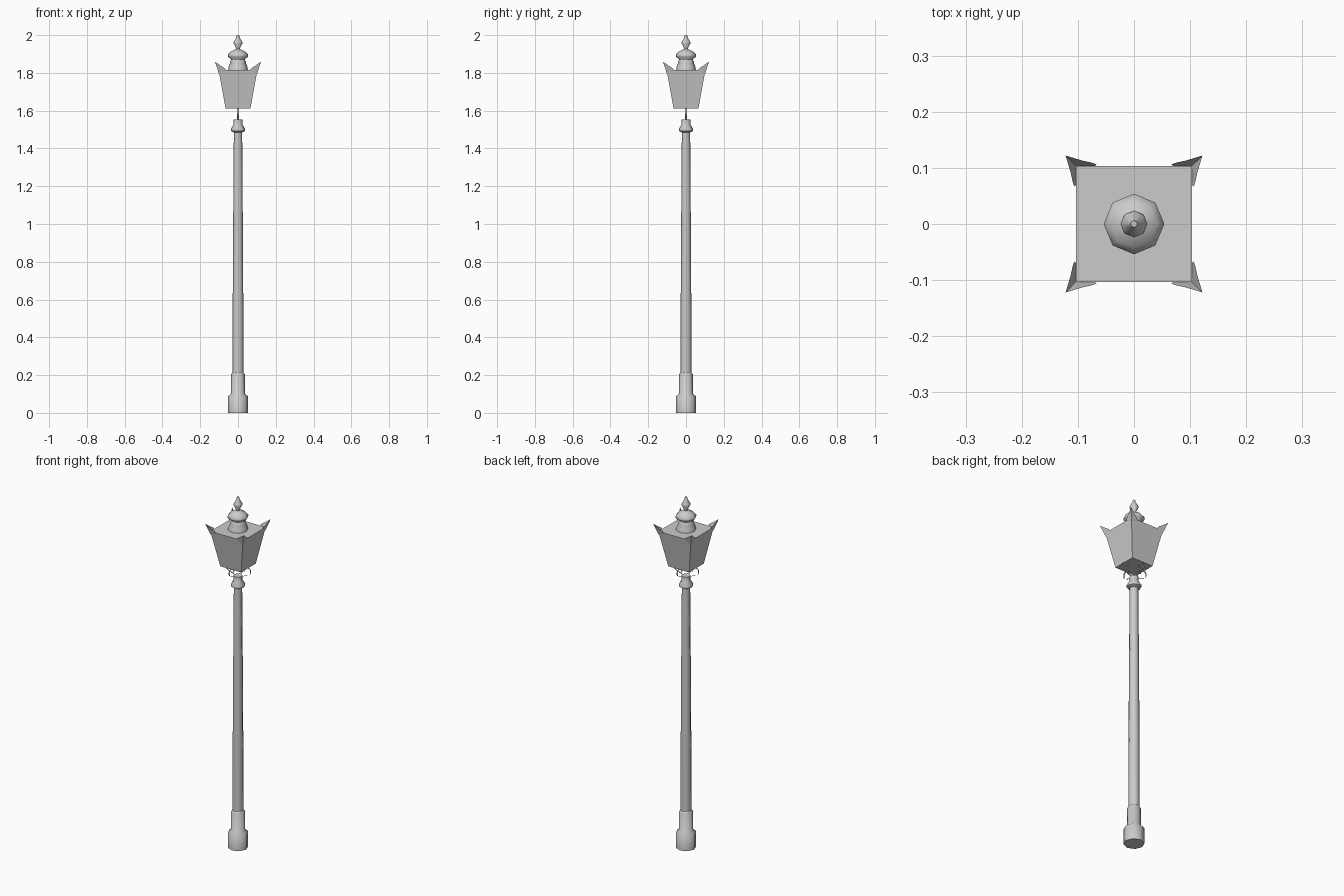
import bpy, bmesh
from math import cos, sin, pi

if "Cube" in bpy.data.objects:
    bpy.data.objects.remove(bpy.data.objects["Cube"])


def make(name, verts, faces, smooth=False):
    me = bpy.data.meshes.new(name)
    me.from_pydata(verts, [], faces)
    bm = bmesh.new()
    bm.from_mesh(me)
    bmesh.ops.recalc_face_normals(bm, faces=bm.faces)
    bm.to_mesh(me)
    bm.free()
    ob = bpy.data.objects.new(name, me)
    bpy.context.collection.objects.link(ob)
    if smooth:
        bpy.context.view_layer.objects.active = ob
        ob.select_set(True)
        bpy.ops.object.shade_smooth_by_angle(angle=pi / 3.5)
        ob.select_set(False)
    return ob


def lathe(name, profile, n=8):
    verts = [(r * cos(2 * pi * i / n), r * sin(2 * pi * i / n), z)
             for r, z in profile for i in range(n)]
    faces = [(k * n + i, k * n + (i + 1) % n, (k + 1) * n + (i + 1) % n, (k + 1) * n + i)
             for k in range(len(profile) - 1) for i in range(n)]
    faces += [tuple(range(n)), tuple(range(len(verts) - n, len(verts)))]
    return make(name, verts, faces, True)


def turn(p, q):
    x, y, z = p
    for _ in range(q):
        x, y = -y, x
    return (x, y, z)


# Post: stepped foot, tapered shaft, collar
lathe("base", [(0.053, 0), (0.053, 0.087), (0.036, 0.103), (0.036, 0.205), (0.028, 0.215)])
lathe("shaft", [(0.029, 0.2), (0.028, 0.6), (0.025, 1.09), (0.022, 1.5)])
lathe("collar", [(0.022, 1.485), (0.037, 1.493), (0.038, 1.505), (0.024, 1.525), (0.024, 1.552)])

# Tapered square lantern
B, T = 0.066, 0.103
ring = [(-1, -1), (1, -1), (1, 1), (-1, 1)]
make("lantern", [(x * B, y * B, 1.612) for x, y in ring] + [(x * T, y * T, 1.816) for x, y in ring],
     [(3, 2, 1, 0), (4, 5, 6, 7)] + [(i, (i + 1) % 4, (i + 1) % 4 + 4, i + 4) for i in range(4)])

# Chimney cap and finial
lathe("chimney_finial", [(0.053, 1.814), (0.049, 1.835), (0.042, 1.85), (0.042, 1.862), (0.036, 1.868),
                         (0.036, 1.872), (0.054, 1.886), (0.054, 1.896), (0.042, 1.91), (0.022, 1.921),
                         (0.011, 1.926), (0.011, 1.932), (0.024, 1.957), (0.022, 1.965),
                         (0.009, 1.987), (0.006, 2.0)])

# Flared corner horns, two bent plates each
half = [(0.101, 0.101, 1.795), (0.122, 0.122, 1.86), (0.092, 0.113, 1.838), (0.074, 0.109, 1.827),
        (0.066, 0.106, 1.818), (0.07, 0.1035, 1.812)]
mirrored = [(y, x, z) for x, y, z in half[2:]]
for q in range(4):
    make(f"corner_horn_{q + 1}", [turn(p, q) for p in half + mirrored],
         [(0, 1, 2), (0, 2, 3), (0, 3, 4), (0, 4, 5), (0, 6, 1), (0, 7, 6), (0, 8, 7), (0, 9, 8)])

# Thin ribbon scrolls carrying the lantern
curl = [(0.018, 1.55), (0.04, 1.56), (0.062, 1.568), (0.076, 1.578), (0.08, 1.592), (0.076, 1.606),
        (0.062, 1.612), (0.046, 1.61), (0.037, 1.602), (0.037, 1.592), (0.044, 1.587)]
W = 0.004
for q in range(4):
    verts = [turn((r, s * W, z), q) for r, z in curl for s in (-1, 1)]
    make(f"scroll_{q + 1}", verts,
         [(2 * i, 2 * i + 1, 2 * i + 3, 2 * i + 2) for i in range(len(curl) - 1)], True)
